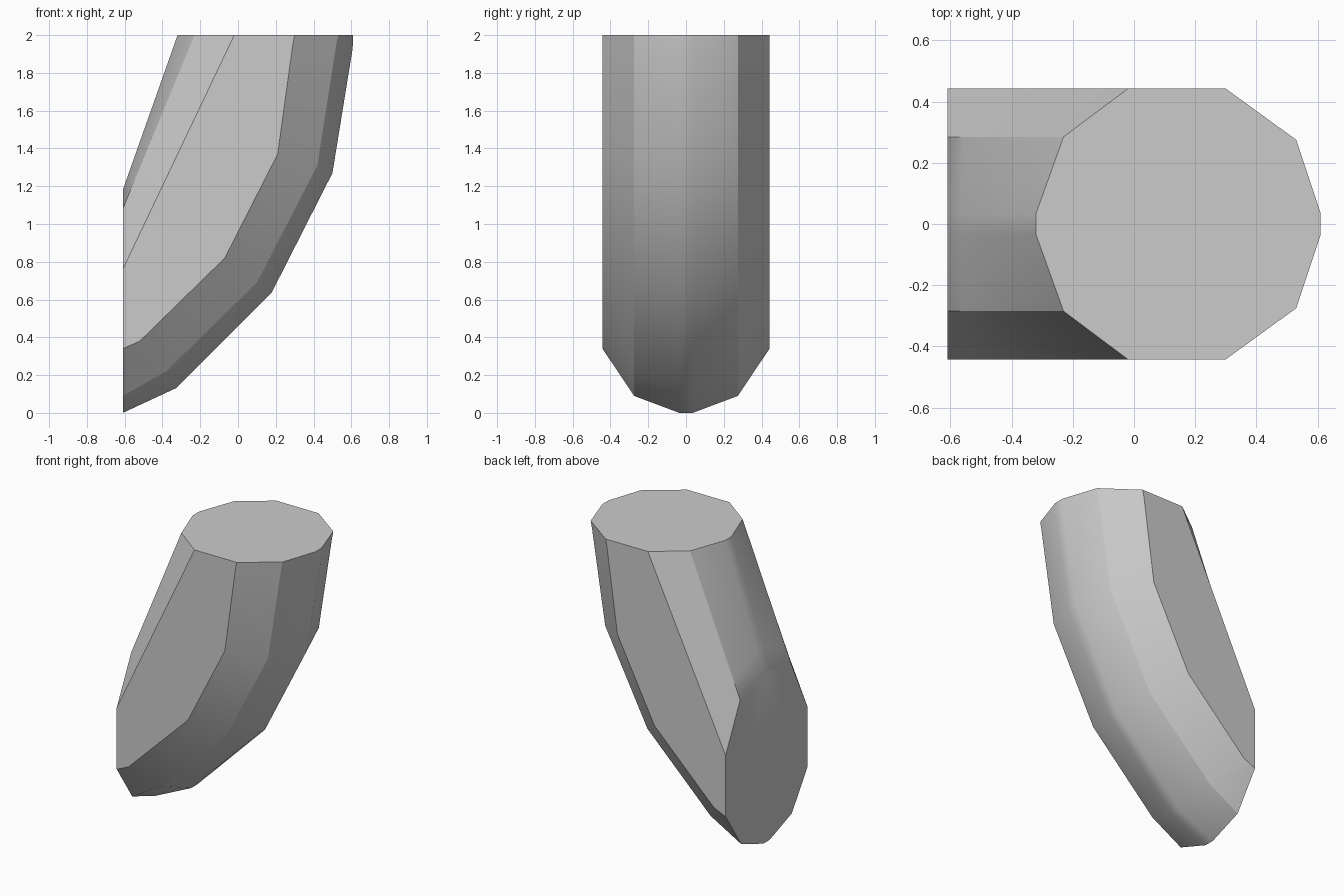
import bpy
import bmesh
import math

cube = bpy.data.objects.get("Cube")
if cube:
    bpy.data.objects.remove(cube, do_unlink=True)

# Plain grey finish
grey = bpy.data.materials.new("light grey")
grey.use_nodes = True
colour = (0.6, 0.6, 0.6, 1)
grey.diffuse_color = colour
grey.node_tree.nodes["Principled BSDF"].inputs["Base Color"].default_value = colour

# Outer bend rails as (x, z), from the upper opening to the side opening
tip_rail = [(.61, 2), (.607, 1.93), (.5, 1.27), (.18, .64), (-.33, .13), (-.61, 0)]
mid_rail = [(.53, 2), (.52, 1.95), (.42, 1.31), (.10, .69), (-.38, .22), (-.61, .09)]
side_rail = [(.30, 2), (.29, 1.95), (.21, 1.37), (-.07, .82), (-.52, .38), (-.61, .34)]


def straight_rail(start, end):
    """Inner rails run straight between the two openings."""
    steps = (0, .04, .35, .6, .85, 1)
    return [tuple(a + (b - a) * t for a, b in zip(start, end)) for t in steps]


inner_side = straight_rail((-.02, 2), (-.61, .76))
inner_mid = straight_rail((-.23, 2), (-.61, 1.08))
inner_tip = straight_rail((-.32, 2), (-.61, 1.18))

# Half section from outer tip to inner tip, mirrored to the other side
half = [(tip_rail, .035), (mid_rail, .275), (side_rail, .442),
        (inner_side, .442), (inner_mid, .285), (inner_tip, .035)]
section = half + [(rail, -y) for rail, y in reversed(half)]

# Loft the bent tube and close both ends
bm = bmesh.new()
rings = [[bm.verts.new((rail[i][0], y, rail[i][1])) for rail, y in section]
         for i in range(len(tip_rail))]
count = len(section)
for upper, lower in zip(rings, rings[1:]):
    for k in range(count):
        n = (k + 1) % count
        bm.faces.new((upper[k], upper[n], lower[n], lower[k]))
bm.faces.new(rings[0])
bm.faces.new(rings[-1])
bmesh.ops.recalc_face_normals(bm, faces=bm.faces)

mesh = bpy.data.meshes.new("bent_tube")
bm.to_mesh(mesh)
bm.free()
mesh.materials.append(grey)
tube = bpy.data.objects.new("bent_tube", mesh)
bpy.context.collection.objects.link(tube)

# Soft shading along the tube, crisp edges at the flat sides and ends
bpy.ops.object.select_all(action="DESELECT")
tube.select_set(True)
bpy.context.view_layer.objects.active = tube
bpy.ops.object.shade_smooth_by_angle(angle=math.radians(30))
